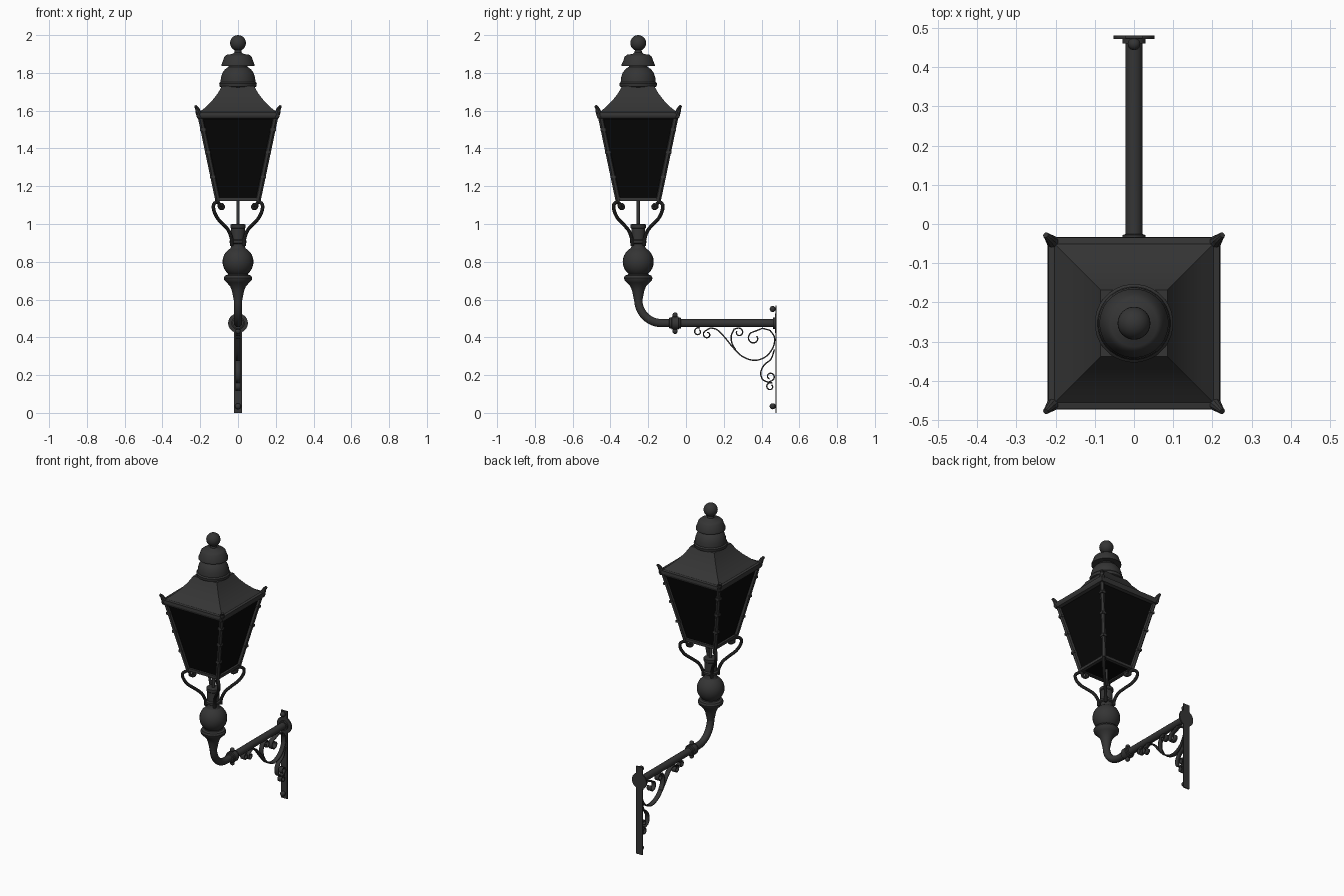
import bpy, bmesh, math
from mathutils import Vector

cube = bpy.data.objects.get("Cube")
if cube:
    bpy.data.objects.remove(cube)

AXIS_Y = -0.253      # lantern centre line
ARM_Z = 0.475        # height of the wall arm


def material(name, value, rough):
    m = bpy.data.materials.new(name)
    m.use_nodes = True
    m.diffuse_color = (value, value, value, 1)
    node = m.node_tree.nodes["Principled BSDF"]
    node.inputs["Base Color"].default_value = (value, value, value, 1)
    node.inputs["Roughness"].default_value = rough
    return m


IRON = material("dark_iron", 0.035, 0.6)
GLASS = material("black_glass", 0.002, 0.4)


def finish(ob, mat=IRON, smooth=True):
    ob.data.materials.append(mat)
    bpy.ops.object.select_all(action='DESELECT')
    ob.select_set(True)
    bpy.context.view_layer.objects.active = ob
    if ob.type == 'CURVE':
        bpy.ops.object.convert(target='MESH')
        ob = bpy.context.view_layer.objects.active
    if smooth:
        bpy.ops.object.shade_smooth_by_angle(angle=math.radians(35))
    return ob


def from_bmesh(name, bm, mat=IRON, smooth=True):
    bmesh.ops.recalc_face_normals(bm, faces=bm.faces)
    me = bpy.data.meshes.new(name)
    bm.to_mesh(me)
    bm.free()
    ob = bpy.data.objects.new(name, me)
    bpy.context.collection.objects.link(ob)
    return finish(ob, mat, smooth)


def loft(name, profile, sides=32, loc=(0, AXIS_Y, 0), along_y=False, mat=IRON, smooth=True):
    """Rings of (radius, height); four sides take radius as half the width."""
    bm = bmesh.new()
    k = math.sqrt(2) if sides == 4 else 1
    rings = []
    for r, z in profile:
        angles = [(i + 0.5) * math.tau / sides for i in range(sides)]
        rings.append([bm.verts.new((k * r * math.cos(a), k * r * math.sin(a), z)) for a in angles])
    for a, b in zip(rings, rings[1:]):
        for i in range(sides):
            j = (i + 1) % sides
            bm.faces.new((a[i], a[j], b[j], b[i]))
    bm.faces.new(rings[0])
    bm.faces.new(rings[-1])
    ob = from_bmesh(name, bm, mat, smooth)
    ob.location = loc
    if along_y:
        ob.rotation_euler.x = -math.pi / 2
    return ob


def box(name, centre, size):
    bm = bmesh.new()
    bmesh.ops.create_cube(bm, size=1)
    for v in bm.verts:
        v.co = Vector([c * s for c, s in zip(v.co, size)]) + Vector(centre)
    return from_bmesh(name, bm, smooth=False)


def ball(name, centre, r):
    bm = bmesh.new()
    bmesh.ops.create_uvsphere(bm, u_segments=24, v_segments=14, radius=r)
    ob = from_bmesh(name, bm)
    ob.location = centre
    return ob


def flow(pts, n=6):
    """Smooth path through the points."""
    p = [Vector(q) for q in pts]
    p = [2 * p[0] - p[1]] + p + [2 * p[-1] - p[-2]]
    out = []
    for a, b, c, d in zip(p, p[1:], p[2:], p[3:]):
        for i in range(n):
            t = i / n
            out.append(0.5 * (2 * b + (c - a) * t + (2 * a - 5 * b + 4 * c - d) * t ** 2
                              + (3 * b - a - 3 * c + d) * t ** 3))
    return out + [p[-2]]


def tube(name, pts, r, taper=1.0, res=3):
    cu = bpy.data.curves.new(name, 'CURVE')
    cu.dimensions = '3D'
    cu.bevel_depth, cu.bevel_resolution, cu.use_fill_caps = r, res, True
    sp = cu.splines.new('POLY')
    sp.points.add(len(pts) - 1)
    for i, (sp_pt, p) in enumerate(zip(sp.points, pts)):
        sp_pt.co = (*p, 1)
        sp_pt.radius = 1 + (taper - 1) * i / (len(pts) - 1)
    ob = bpy.data.objects.new(name, cu)
    bpy.context.collection.objects.link(ob)
    return finish(ob)


def spiral(cy, cz, r, start, turn):
    """Curl in the (y, z) plane, winding inward from an angle in degrees."""
    out = []
    for i in range(17):
        t = i / 16
        a = math.radians(start + turn * t)
        q = r * (1 - 0.5 * t)
        out.append((cy + q * math.cos(a), cz + q * math.sin(a)))
    return out


def ribbon(name, path, half=0.014):
    """Flat iron strip following a (y, z) path."""
    bm = bmesh.new()
    rows = [[bm.verts.new((x, y, z)) for x in (-half, half)] for y, z in path]
    for a, b in zip(rows, rows[1:]):
        bm.faces.new((a[0], a[1], b[1], b[0]))
    ob = from_bmesh(name, bm)
    mod = ob.modifiers.new("thickness", 'SOLIDIFY')
    mod.thickness, mod.offset = 0.007, 0
    return ob


# Lantern top: finial, cap, dome, roof and eaves
ball("finial_ball", (0, AXIS_Y, 1.958), 0.042)
loft("vent_cap", [(0.05, 1.82), (0.05, 1.838), (0.088, 1.836), (0.088, 1.845), (0.08, 1.862),
                  (0.073, 1.885), (0.06, 1.896), (0.03, 1.9), (0.02, 1.908), (0.017, 1.925)])
loft("vent_dome", [(0.07, 1.715), (0.098, 1.728), (0.1, 1.745), (0.093, 1.752), (0.091, 1.775),
                   (0.083, 1.8), (0.068, 1.82), (0.05, 1.832), (0.045, 1.85)])
loft("roof", [(0.21, 1.588), (0.172, 1.618), (0.138, 1.652), (0.108, 1.69), (0.085, 1.73)], 4)
loft("eaves", [(0.2, 1.555), (0.215, 1.56), (0.22, 1.575), (0.218, 1.592), (0.205, 1.594)], 4, smooth=False)

# Glazed body and its bottom rails
loft("glass", [(0.1, 1.128), (0.196, 1.56)], 4, mat=GLASS, smooth=False)
for side in (-1, 1):
    box("bottom_rail", (0, AXIS_Y + side * 0.105, 1.13), (0.22, 0.022, 0.018))
    box("bottom_rail", (side * 0.105, AXIS_Y, 1.13), (0.022, 0.22, 0.018))

# Corner bars, horns, hinges and supporting scrolls
for sx in (-1, 1):
    for sy in (-1, 1):
        def corner(d, z):
            return Vector((sx * d, AXIS_Y + sy * d, z))
        tube("corner_bar", [corner(0.106, 1.122), corner(0.2, 1.57)], 0.014, res=1)
        tube("corner_horn", flow([corner(0.2, 1.57), corner(0.21, 1.592),
                                  corner(0.216, 1.61), corner(0.225, 1.625)]), 0.019, 0.4)
        for z in (1.25, 1.38, 1.5):
            d = 0.106 + 0.094 * (z - 1.122) / 0.448
            box("bar_clip", corner(d, z), (0.03, 0.03, 0.014))
        scroll = [(0.088, 1.105), (0.078, 1.092), (0.085, 1.082), (0.098, 1.09), (0.1, 1.108),
                  (0.113, 1.116), (0.129, 1.102), (0.127, 1.07), (0.108, 1.03), (0.078, 0.998),
                  (0.05, 0.965), (0.034, 0.92), (0.032, 0.885)]
        tube("support_scroll", flow([corner(d, z) for d, z in scroll], 4), 0.0095)

# Stem under the lantern
loft("gas_rod", [(0.009, 0.95), (0.009, 1.14)], 12)
loft("stem", [(0.02, 0.585), (0.025, 0.61), (0.032, 0.645), (0.042, 0.67), (0.06, 0.69), (0.073, 0.702),
              (0.076, 0.715), (0.07, 0.727), (0.055, 0.732), (0.05, 0.74)])
ball("stem_ball", (0, AXIS_Y, 0.8), 0.082)
loft("socket", [(0.045, 0.865), (0.036, 0.88), (0.036, 0.895), (0.045, 0.9), (0.045, 0.912),
                (0.036, 0.918), (0.036, 0.975), (0.041, 0.98), (0.041, 0.997), (0.03, 1.0)])

# Bent arm running back to the wall
R = 0.125
bend = [(0, AXIS_Y + R - R * math.cos(a), ARM_Z + R - R * math.sin(a))
        for a in [i * math.pi / 24 for i in range(13)]]
tube("arm", [(0, AXIS_Y, 0.63)] + bend + [(0, 0.474, ARM_Z)], 0.022, res=5)
loft("arm_collar", [(0.022, -0.09), (0.029, -0.088), (0.029, -0.078), (0.035, -0.075), (0.035, -0.041),
                    (0.029, -0.038), (0.029, -0.028), (0.022, -0.026)], loc=(0, 0, ARM_Z), along_y=True)
for side in (-1, 1):
    ball("collar_knob", (0, -0.058, ARM_Z + side * 0.043), 0.014)

# Wall plate with its round boss and bolts
box("wall_plate", (0, 0.4765, 0.284), (0.044, 0.007, 0.568))
loft("wall_boss", [(0.03, 0.46), (0.03, 0.471), (0.052, 0.472), (0.052, 0.48)],
     loc=(0, 0, ARM_Z), along_y=True)
for z in (0.035, 0.55):
    ball("wall_bolt", (0, 0.459, z), 0.016)
    loft("bolt_shank", [(0.009, 0.455), (0.009, 0.476)], 12, (0, 0, z), True)

# Scrollwork bracket under the arm
sweep = flow([(0.13, 0.45), (0.165, 0.44), (0.205, 0.4), (0.25, 0.345), (0.3, 0.298), (0.365, 0.278),
              (0.425, 0.3), (0.462, 0.35), (0.468, 0.4), (0.445, 0.437)])
start_curl = spiral(0.112, 0.415, 0.022, 110, 340)
end_curl = spiral(0.36, 0.395, 0.034, 100, 300)
ribbon("main_scroll", start_curl[::-1] + [tuple(p) for p in sweep]
       + [(0.405, 0.448), (0.375, 0.436)] + end_curl)
ribbon("front_curl", spiral(0.064, 0.43, 0.022, 60, 360))
ribbon("middle_scroll", [tuple(p) for p in flow([(0.262, 0.335), (0.243, 0.37), (0.24, 0.41), (0.255, 0.443)])]
       + spiral(0.28, 0.426, 0.024, 110, -320))
ribbon("lower_scroll", [tuple(p) for p in flow([(0.468, 0.335), (0.45, 0.285), (0.415, 0.255),
                                                (0.396, 0.215), (0.405, 0.178), (0.435, 0.162)])]
       + spiral(0.446, 0.192, 0.024, -80, 330))
ribbon("wall_curl", spiral(0.446, 0.139, 0.022, 60, 360))
